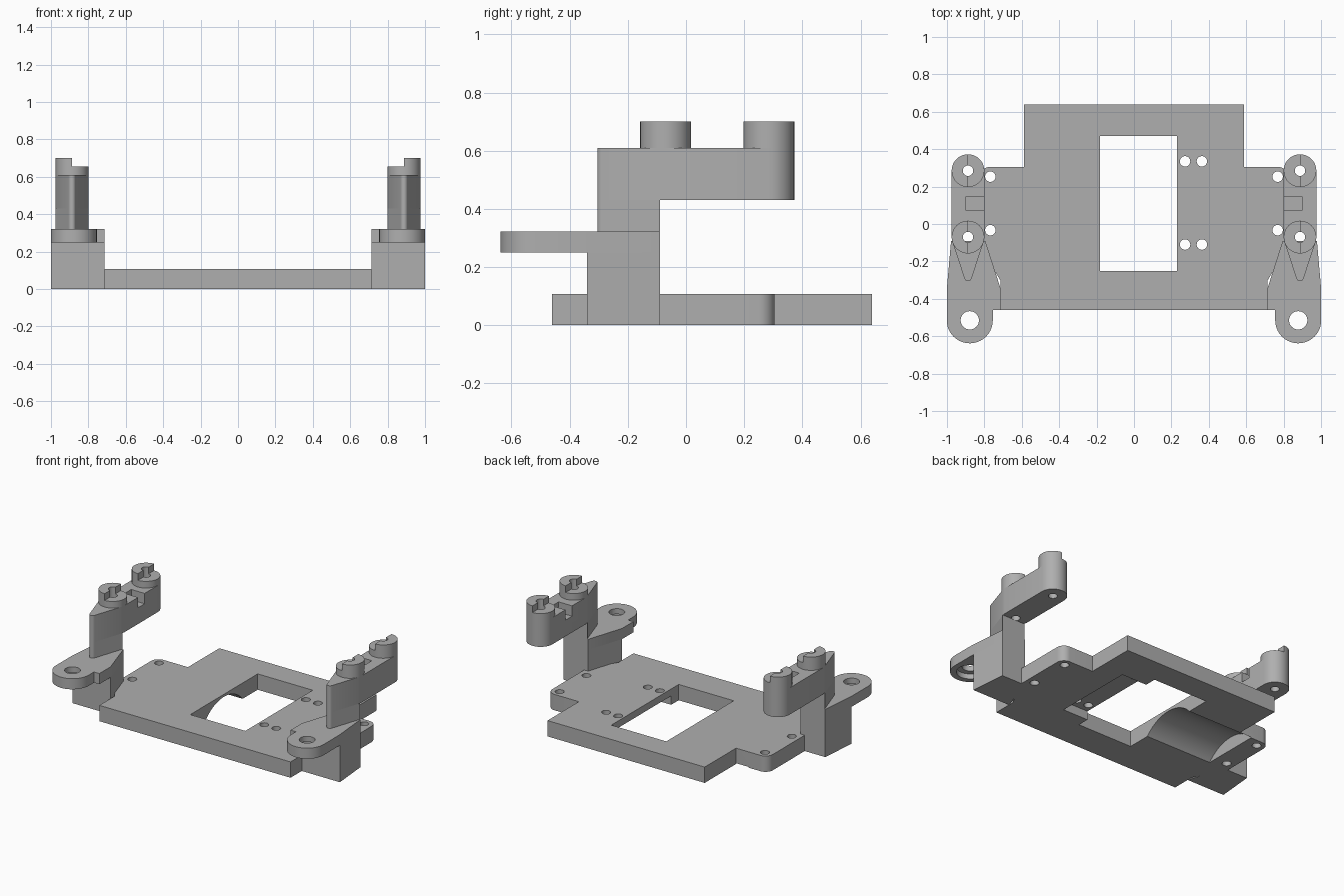
import bpy, bmesh
from math import sin, cos, pi, radians

cube = bpy.data.objects.get("Cube")
if cube:
    bpy.data.objects.remove(cube, do_unlink=True)

grey = bpy.data.materials.new("plain grey")
grey.use_nodes = True
grey.diffuse_color = (0.43, 0.43, 0.43, 1)
grey.node_tree.nodes["Principled BSDF"].inputs["Base Color"].default_value = (0.43, 0.43, 0.43, 1)


def arc(cx, cy, r, a0, a1, n=20):
    """Points along an arc, angles in degrees."""
    return [(cx + r * cos(radians(a0 + (a1 - a0) * i / n)),
             cy + r * sin(radians(a0 + (a1 - a0) * i / n))) for i in range(n + 1)]


def circle(cx, cy, r, n=32):
    return arc(cx, cy, r, 0, 360, n)[:-1]


def rect(x0, y0, x1, y1):
    return [(x0, y0), (x1, y0), (x1, y1), (x0, y1)]


def prism(name, pts, lo, hi, side=1, along_x=False):
    """Extrude an outline up z, or a (y, z) outline along x."""
    bm = bmesh.new()
    place = (lambda p: (lo, p[0], p[1])) if along_x else (lambda p: (side * p[0], p[1], lo))
    face = bm.faces.new([bm.verts.new(place(p)) for p in pts])
    out = bmesh.ops.extrude_face_region(bm, geom=[face])
    shift = (hi - lo, 0, 0) if along_x else (0, 0, hi - lo)
    bmesh.ops.translate(bm, verts=[v for v in out["geom"] if isinstance(v, bmesh.types.BMVert)], vec=shift)
    bmesh.ops.recalc_face_normals(bm, faces=bm.faces[:])
    mesh = bpy.data.meshes.new(name)
    bm.to_mesh(mesh)
    bm.free()
    mesh.materials.append(grey)
    obj = bpy.data.objects.new(name, mesh)
    bpy.context.collection.objects.link(obj)
    return obj


def activate(obj):
    bpy.ops.object.select_all(action='DESELECT')
    obj.select_set(True)
    bpy.context.view_layer.objects.active = obj


def cut(obj, cutters):
    """Subtract the cutters, then remove them."""
    activate(obj)
    for c in cutters:
        c.hide_render = True
        mod = obj.modifiers.new("cut", 'BOOLEAN')
        mod.operation = 'DIFFERENCE'
        mod.solver = 'EXACT'
        mod.object = c
        bpy.ops.object.modifier_apply(modifier=mod.name)
        bpy.data.objects.remove(c, do_unlink=True)


def smooth(obj):
    activate(obj)
    bpy.ops.object.shade_smooth_by_angle(angle=radians(30))


# Base plate outline: right half, then its mirror image
half = [(0.715, -0.46), (0.715, -0.30), (0.825, -0.12)]
half += arc(0.77, 0.25, 0.055, 0, 90, 8) + [(0.588, 0.305), (0.588, 0.64)]
plate = prism("base_plate", half + [(-x, y) for x, y in reversed(half)], 0, 0.107)

# Window, rounded trough on one side, shallow recess on the other, screw holes
cutters = [
    prism("window_cutter", rect(-0.182, -0.25, 0.23, 0.47), -0.1, 0.2),
    prism("trough_cutter", circle(0.11, -0.177, 0.267, 96), -0.68, 0.0, along_x=True),
    prism("recess_cutter", rect(0.1, -0.17, 0.42, 0.39), -0.1, 0.06),
]
spots = [(x, y) for x in (0.273, 0.363) for y in (0.335, -0.11)]
spots += [(x, y) for x in (-0.768, 0.768) for y in (0.253, -0.033)]
cutters += [prism("hole_cutter", circle(x, y, 0.028, 24), -0.1, 0.2) for x, y in spots]
cut(plate, cutters)
smooth(plate)

MID, R, FRONT, REAR = 0.8875, 0.0875, -0.07, 0.285   # arm centre line, boss radius and boss positions
EAR_X, EAR_Y = 0.878, -0.515

for word, s in (("left", 1), ("right", -1)):
    # Foot block under the mounting ear
    prism(word + "_foot_block",
          [(1, -0.34), (0.978, -0.09), (0.795, -0.09), (0.715, -0.34)], 0, 0.25, s)

    # Mounting ear with a countersunk hole
    outline = [(0.715, -0.34), (0.715, -0.46), (0.755, -0.46)]
    outline += arc(EAR_X, EAR_Y, 0.123, 180, 360) + [(1, -0.34), (0.978, -0.09), (0.795, -0.09)]
    ear = prism(word + "_mounting_ear", outline, 0.25, 0.322, s)
    cut(ear, [prism("hole_cutter", circle(EAR_X, EAR_Y, 0.049), 0, 0.5, s),
              prism("bore_cutter", circle(EAR_X, EAR_Y, 0.085), 0.2, 0.285, s)])
    smooth(ear)

    # Wedge-fronted pillar
    nose = arc(MID, -0.285, 0.02, 200, 340, 8)
    pillar = prism(word + "_pillar",
                   nose + [(MID + 0.082, -0.1), (MID + R, -0.09), (MID - R, -0.09), (MID - 0.082, -0.1)],
                   0.322, 0.43, s)
    smooth(pillar)

    # Arm reaching back, with a cable notch on its inner side
    outline = nose + [(MID + 0.082, -0.1), (MID + R, FRONT)]
    outline += arc(MID, REAR, R, 0, 180) + [(MID - R, FRONT), (MID - 0.082, -0.1)]
    arm = prism(word + "_arm", outline, 0.43, 0.61, s)
    cut(arm, [prism("notch_cutter", rect(0.7, 0.075, 0.9, 0.145), 0.54, 0.8, s)]
        + [prism("hole_cutter", circle(MID, y, 0.028, 24), 0.4, 0.8, s) for y in (FRONT, REAR)])
    smooth(arm)

    # Bosses: low disc with a raised outer half
    for place, y in (("front", FRONT), ("rear", REAR)):
        disc = prism(f"{word}_{place}_boss", circle(MID, y, R, 40), 0.61, 0.655, s)
        lip = prism(f"{word}_{place}_boss_lip", arc(MID, y, R, -90, 90), 0.655, 0.70, s)
        for part in (disc, lip):
            cut(part, [prism("hole_cutter", circle(MID, y, 0.028, 24), 0.4, 0.8, s)])
            smooth(part)
